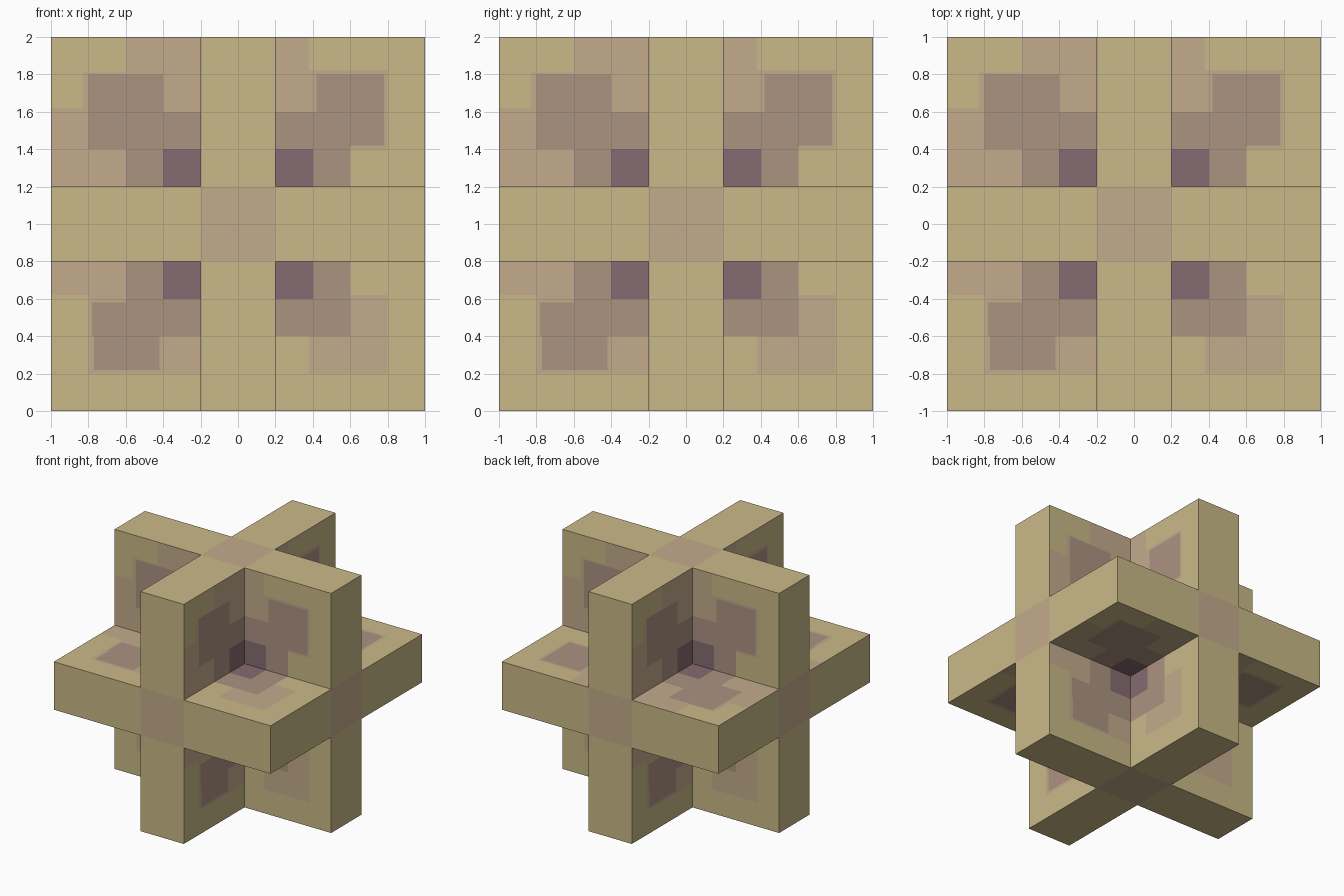
import bpy, bmesh
from mathutils import Vector

if "Cube" in bpy.data.objects:
    bpy.data.objects.remove(bpy.data.objects["Cube"])

HALF, THICK = 1.0, 0.2      # half length and half thickness of each slab


def srgb(r, g, b):
    return tuple(((c / 255 + 0.055) / 1.055) ** 2.4 for c in (r, g, b)) + (1.0,)


mats = []
for name, col in (("straw", (202, 186, 136)), ("light_tan", (196, 171, 140)),
                  ("dusty_brown", (172, 147, 129)), ("plum", (133, 108, 113))):
    m = bpy.data.materials.new(name)
    m.diffuse_color = srgb(*col)
    m.use_nodes = True
    m.node_tree.nodes["Principled BSDF"].inputs["Base Color"].default_value = m.diffuse_color
    mats.append(m)

# Painted patches on a side: (left, right, bottom, top, colour), later ones on top
PATCHES = [
    # tan areas
    (-.2, .2, -.2, .2, 1),
    (-1, -.2, .2, 1, 1),
    (.2, .38, .6, 1, 1), (.2, .8, .4, .82, 1),
    (-1, -.6, -.38, -.2, 1), (-.8, -.2, -.8, -.2, 1),
    (.38, .8, -.8, -.38, 1),
    # straw corners cut back into the tan
    (-1, -.6, .81, 1, 0), (-1, -.83, .62, 1, 0),
    # brown blobs
    (-.8, -.4, .4, .8, 2), (-.6, -.2, .2, .6, 2),
    (.42, .78, .42, .8, 2), (.2, .6, .2, .6, 2),
    (-.78, -.2, -.6, -.42, 2), (-.6, -.2, -.6, -.2, 2), (-.77, -.42, -.78, -.58, 2),
    (.2, .6, -.6, -.2, 2),
]
# plum squares around the inner corners
for sx in (-1, 1):
    for sy in (-1, 1):
        a, b = sorted((.2 * sx, .4 * sx))
        c, d = sorted((.2 * sy, .4 * sy))
        PATCHES.append((a, b, c, d, 3))

U_LINES = sorted({v for p in PATCHES for v in p[:2]} | {-1, 1})
V_LINES = sorted({v for p in PATCHES for v in p[2:4]} | {-1, 1})


def colour_at(u, v):
    result = 0
    for a, b, c, d, col in PATCHES:
        if a < u < b and c < v < d:
            result = col
    return result


X, Y, Z = Vector((1, 0, 0)), Vector((0, 1, 0)), Vector((0, 0, 1))
# right and up directions of the six sides
SIDES = [(X, Z), (Y, Z), (-X, Z), (-Y, Z), (X, Y), (-X, Y)]


def axis_of(v):
    return max(range(3), key=lambda i: abs(v[i]))


slabs = [bmesh.new() for _ in range(3)]

# Broad faces lie at slab thickness, rims at full length
for right, up in SIDES:
    out = right.cross(up)
    for u0, u1 in zip(U_LINES, U_LINES[1:]):
        for v0, v1 in zip(V_LINES, V_LINES[1:]):
            u, v = (u0 + u1) / 2, (v0 + v1) / 2
            if abs(u) < THICK:
                depth, owner = HALF, axis_of(right)
            elif abs(v) < THICK:
                depth, owner = HALF, axis_of(up)
            else:
                depth, owner = THICK, axis_of(out)
            bm = slabs[owner]
            corners = ((u0, v0), (u1, v0), (u1, v1), (u0, v1))
            face = bm.faces.new([bm.verts.new(right * a + up * b + out * depth + Z * HALF)
                                 for a, b in corners])
            face.material_index = colour_at(u, v)

# One object for each of the three crossing slabs
for bm, name in zip(slabs, ("side_facing_slab", "front_facing_slab", "level_slab")):
    bmesh.ops.remove_doubles(bm, verts=bm.verts[:], dist=1e-5)
    mesh = bpy.data.meshes.new(name)
    bm.to_mesh(mesh)
    bm.free()
    for m in mats:
        mesh.materials.append(m)
    bpy.context.collection.objects.link(bpy.data.objects.new(name, mesh))
